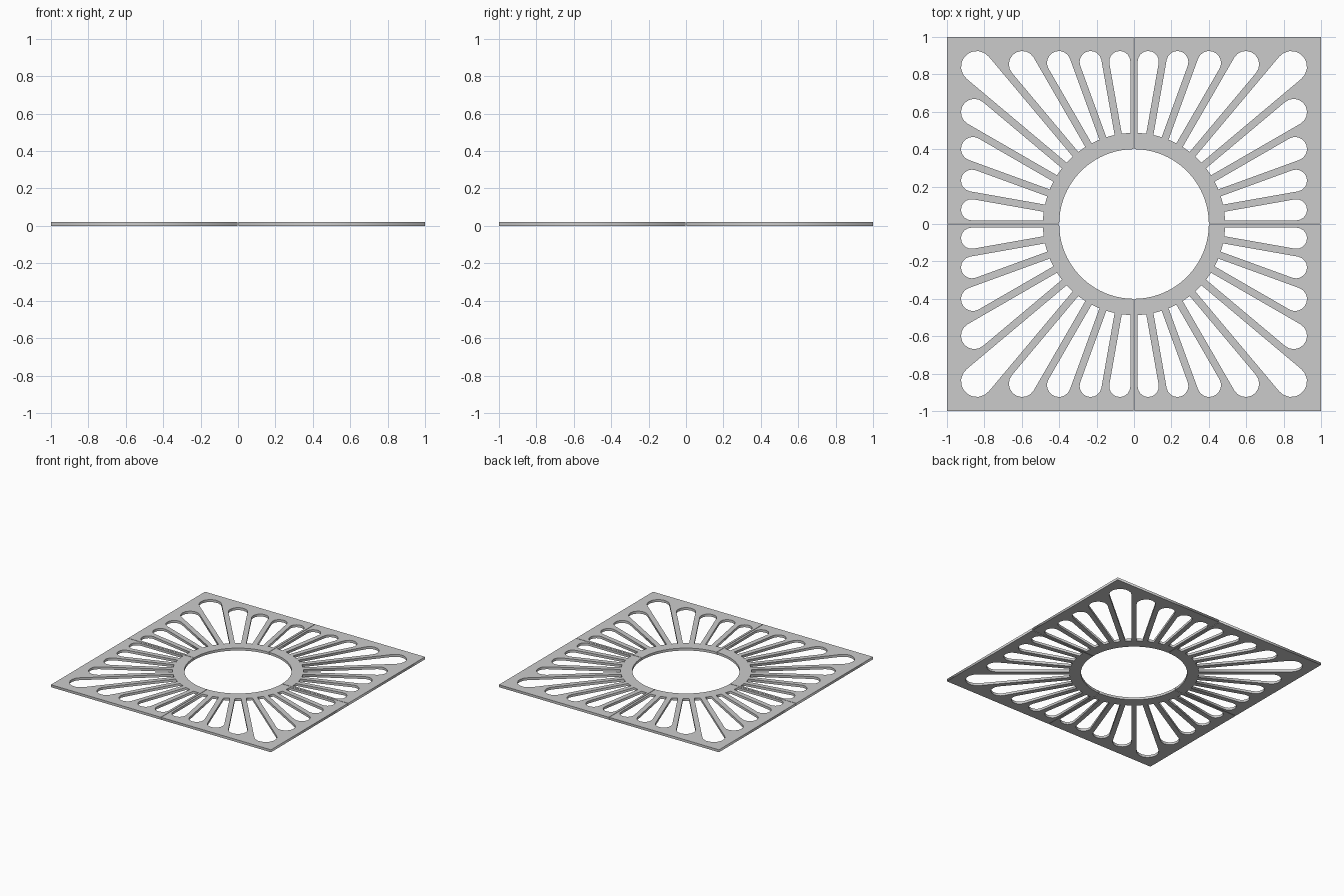
import bpy
from math import sin, cos, radians, pi

if "Cube" in bpy.data.objects:
    bpy.data.objects.remove(bpy.data.objects["Cube"])

THICK = 0.02      # plate height
GAP = 0.002       # half of the seam between quarter plates
HOLE_R = 0.40     # centre opening
RING_R = 0.487    # inner end of the slots
EDGE = 0.925      # outer limit of the slots
RIB = 0.0195      # half width of a spoke
PITCH = radians(10)


def polar(r, a):
    return (r * cos(a), r * sin(a))


def plate_outline():
    """Square quarter plate with a concave arc at the inner corner."""
    a0 = GAP / HOLE_R
    n = 24
    arc = [polar(HOLE_R, pi / 2 - a0 - (pi / 2 - 2 * a0) * i / n) for i in range(n + 1)]
    return arc + [(1, GAP), (1, 1), (GAP, 1)]


def slot_outline(a, segments=9):
    """Tapered slot along angle a: narrow ring end, rounded outer end."""
    half = PITCH / 2
    side = max(cos(a), sin(a))
    d = (EDGE + RIB) / (side + sin(half))
    rad = d * sin(half) - RIB
    inner = half - RIB / RING_R
    pts = [polar(RING_R, a + inner), polar(RING_R, a), polar(RING_R, a - inner)]
    cx, cy = polar(d, a)
    start, sweep = a - pi / 2 - half, pi + 2 * half
    for i in range(segments + 1):
        x, y = polar(rad, start + sweep * i / segments)
        pts.append((cx + x, cy + y))
    return pts


def add_loop(curve, pts):
    s = curve.splines.new('POLY')
    s.points.add(len(pts) - 1)
    for p, (x, y) in zip(s.points, pts):
        p.co = (x, y, 0, 1)
    s.use_cyclic_u = True


# Filled, extruded profile of one quarter with nine slots
curve = bpy.data.curves.new("quarter_profile", 'CURVE')
curve.dimensions = '2D'
curve.fill_mode = 'BOTH'
curve.extrude = THICK / 2
add_loop(curve, plate_outline())
for k in range(9):
    add_loop(curve, slot_outline(PITCH * (k + 0.5)))

source = bpy.data.objects.new("profile", curve)
bpy.context.collection.objects.link(source)
bpy.context.view_layer.update()
mesh = bpy.data.meshes.new_from_object(
    source.evaluated_get(bpy.context.evaluated_depsgraph_get()))
mesh.name = "quarter_plate"
bpy.data.objects.remove(source)

# Four quarter plates around the centre
for i in range(4):
    ob = bpy.data.objects.new(f"grate_quarter_{i + 1}", mesh)
    ob.location.z = THICK / 2
    ob.rotation_euler.z = i * pi / 2
    bpy.context.collection.objects.link(ob)
